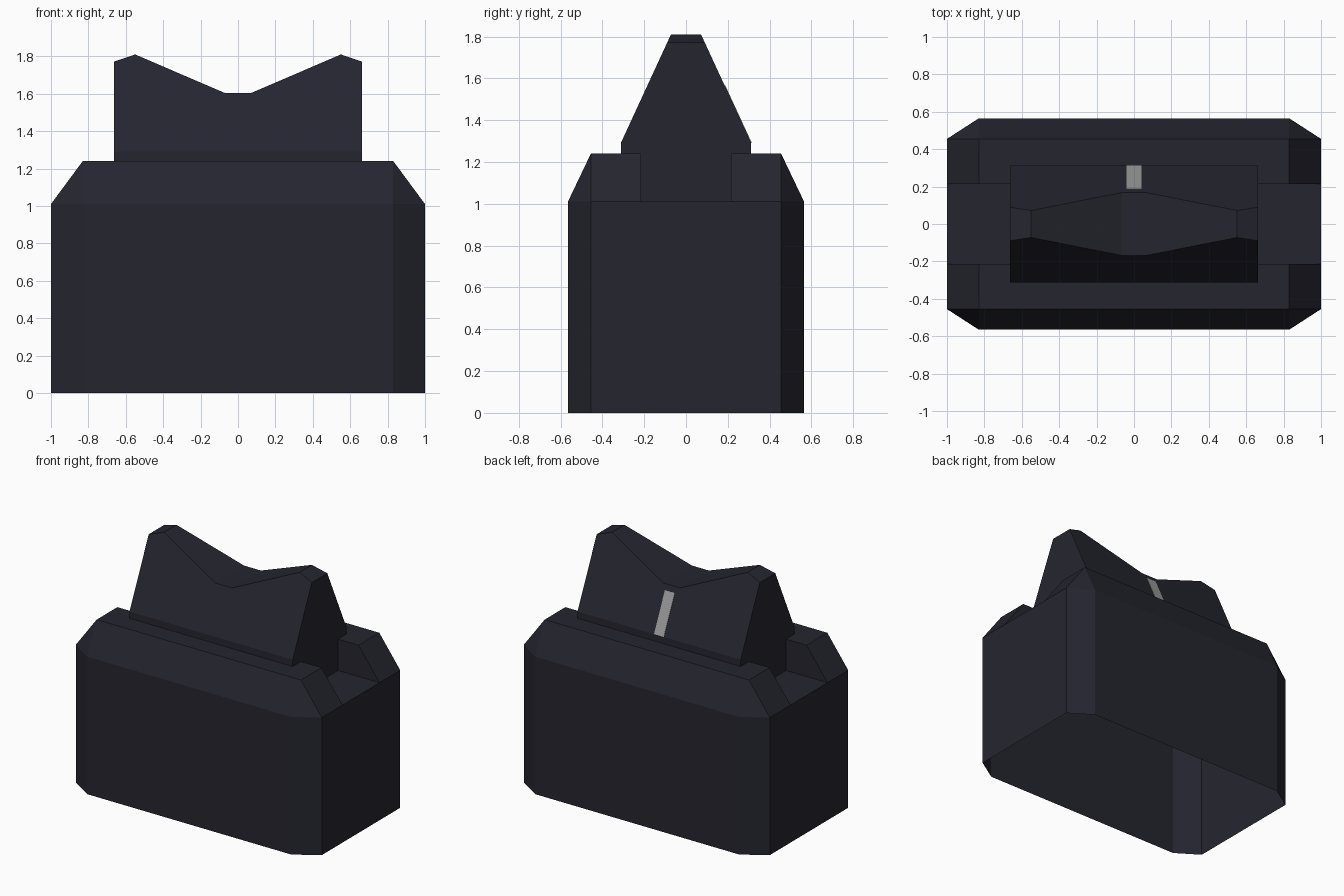
import bpy, bmesh
from mathutils import Vector

if "Cube" in bpy.data.objects:
    bpy.data.objects.remove(bpy.data.objects["Cube"])


def material(name, rgb):
    m = bpy.data.materials.new(name)
    m.diffuse_color = (*rgb, 1)
    m.use_nodes = True
    m.node_tree.nodes["Principled BSDF"].inputs["Base Color"].default_value = m.diffuse_color
    return m


def make_object(name, bm, mat):
    bmesh.ops.remove_doubles(bm, verts=bm.verts, dist=1e-4)
    bmesh.ops.recalc_face_normals(bm, faces=bm.faces)
    me = bpy.data.meshes.new(name)
    bm.to_mesh(me)
    bm.free()
    me.materials.append(mat)
    ob = bpy.data.objects.new(name, me)
    bpy.context.collection.objects.link(ob)
    return ob


dark = material("dark slate", (0.0185, 0.0185, 0.029))
grey = material("light grey", (0.33, 0.33, 0.33))

X, XI = 1.0, 0.83          # half length: outer, inside the chamfer
Y, YI = 0.565, 0.455       # half depth: outer, inside the chamfer
G = 0.215                  # half width of the top groove
H, T = 1.01, 1.24          # shoulder and top heights
RX, RY, RZ = 0.663, 0.312, 1.29   # rocker half size and lower band height

# Housing: one quarter of an open-bottomed shell, mirrored on x and y
quarter = [
    [(X, 0, 0), (X, YI, 0), (X, YI, H), (X, G, H), (X, 0, H)],      # end wall
    [(X, YI, 0), (XI, Y, 0), (XI, Y, H), (X, YI, H)],               # corner
    [(XI, Y, 0), (0, Y, 0), (0, Y, H), (XI, Y, H)],                 # long wall
    [(X, YI, H), (XI, Y, H), (XI, YI, T)],                          # corner tip
    [(XI, Y, H), (0, Y, H), (0, YI, T), (XI, YI, T)],               # long slope
    [(X, G, H), (X, YI, H), (XI, YI, T), (XI, G, T)],               # end slope
    [(0, G, T), (XI, G, T), (XI, YI, T), (0, YI, T)],               # top
    [(0, G, H), (X, G, H), (XI, G, T), (0, G, T)],                  # groove wall
    [(0, 0, H), (X, 0, H), (X, G, H), (0, G, H)],                   # groove floor
]
bm = bmesh.new()
for sx in (1, -1):
    for sy in (1, -1):
        for face in quarter:
            pts = [(x * sx, y * sy, z) for x, y, z in face]
            if sx * sy < 0:
                pts.reverse()
            bm.faces.new([bm.verts.new(p) for p in pts])
make_object("housing", bm, dark)

# Rocker: notched profile extruded in depth, then both faces sliced sloping
half = [(RX, T), (RX, 1.772), (0.55, 1.81), (0.068, 1.603)]
profile = half + [(-x, z) for x, z in reversed(half)]
bm = bmesh.new()
f = bm.faces.new([bm.verts.new((x, -RY, z)) for x, z in profile])
ext = bmesh.ops.extrude_face_region(bm, geom=[f])
bmesh.ops.translate(bm, vec=(0, 2 * RY, 0),
                    verts=[g for g in ext["geom"] if isinstance(g, bmesh.types.BMVert)])
for s in (1, -1):
    cut = bmesh.ops.bisect_plane(bm, geom=bm.verts[:] + bm.edges[:] + bm.faces[:],
                                 plane_co=(0, s * RY, RZ),
                                 plane_no=Vector((0, s * 0.52, 0.24)).normalized(),
                                 clear_outer=True)
    edges = [g for g in cut["geom_cut"] if isinstance(g, bmesh.types.BMEdge)]
    bmesh.ops.holes_fill(bm, edges=edges)
make_object("rocker", bm, dark)

# Rocker stem filling the groove
bm = bmesh.new()
bmesh.ops.create_cube(bm, size=1)
bmesh.ops.scale(bm, vec=(2 * RX, 2 * G, T - H), verts=bm.verts)
bmesh.ops.translate(bm, vec=(0, 0, (T + H) / 2), verts=bm.verts)
make_object("rocker_stem", bm, dark)

# Indicator stripe: thin plate on the back slope
bm = bmesh.new()
n = Vector((0, 0.52, 0.24)).normalized() * 0.003
low, high = Vector((0, RY, RZ)), Vector((0, 0.185, RZ + 0.127 * 0.52 / 0.24))
dx = Vector((0.04, 0, 0))
f = bm.faces.new([bm.verts.new(p) for p in (low - dx, low + dx, high + dx, high - dx)])
ext = bmesh.ops.extrude_face_region(bm, geom=[f], use_keep_orig=True)
bmesh.ops.translate(bm, vec=n,
                    verts=[g for g in ext["geom"] if isinstance(g, bmesh.types.BMVert)])
make_object("indicator_stripe", bm, grey)
